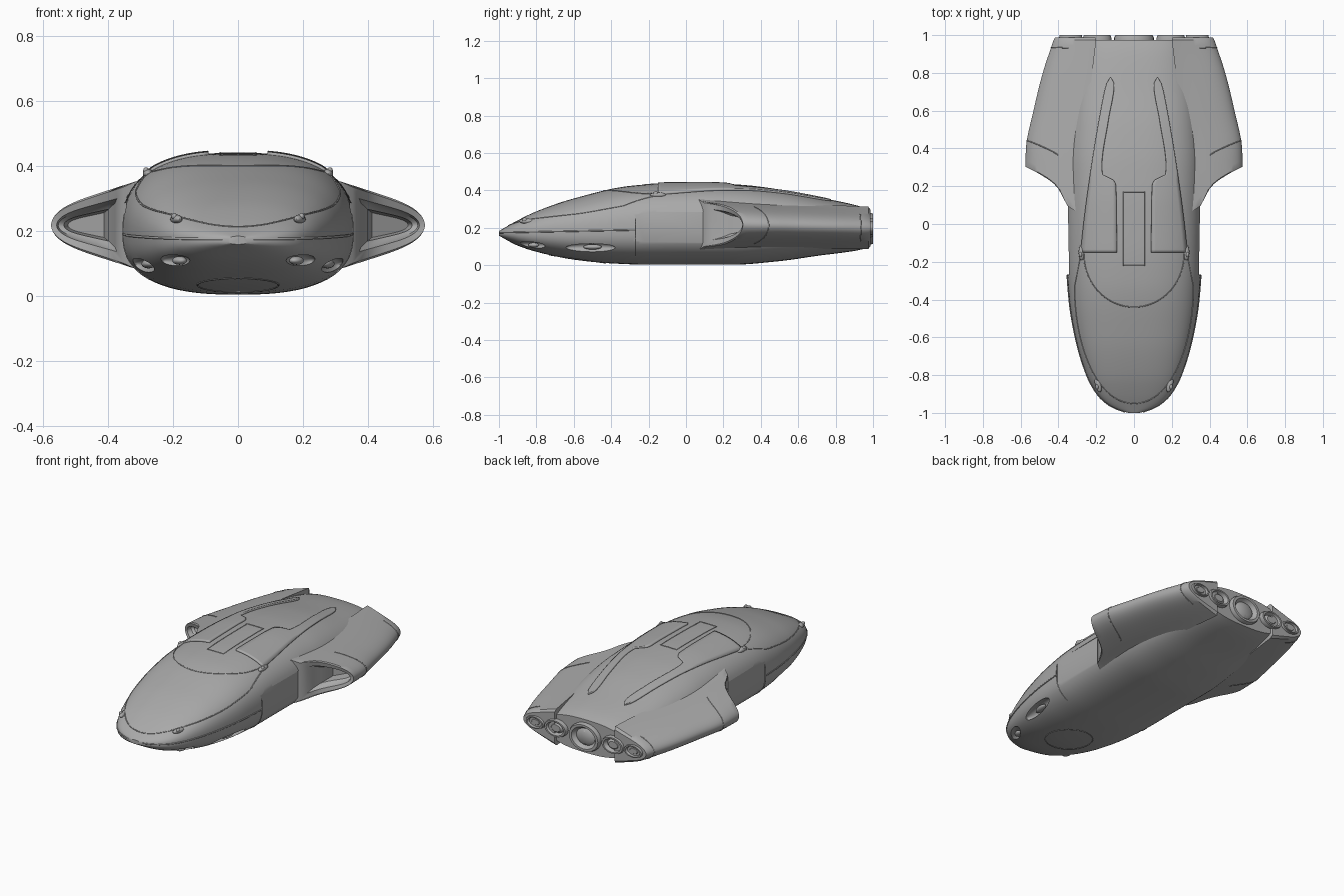
import bpy, bmesh, math
from mathutils import Vector

if "Cube" in bpy.data.objects:
    bpy.data.objects.remove(bpy.data.objects["Cube"])

hull_grey = bpy.data.materials.new("hull grey")
hull_grey.diffuse_color = (0.40, 0.40, 0.40, 1)
hull_grey.use_nodes = True
hull_grey.node_tree.nodes["Principled BSDF"].inputs["Base Color"].default_value = hull_grey.diffuse_color
N = 2.55  # roundness of the hull section


def curve(pairs):
    """Monotone cubic through (position, value) pairs."""
    xs, vs = zip(*pairs)
    d = [(vs[i + 1] - vs[i]) / (xs[i + 1] - xs[i]) for i in range(len(xs) - 1)]
    m = [d[0]] + [2 * a * b / (a + b) if a * b > 0 else 0 for a, b in zip(d, d[1:])] + [d[-1]]

    def f(x):
        x = min(max(x, xs[0]), xs[-1])
        i = max(k for k in range(len(d)) if xs[k] <= x)
        h = xs[i + 1] - xs[i]
        t = (x - xs[i]) / h
        return ((2*t**3 - 3*t*t + 1) * vs[i] + (t**3 - 2*t*t + t) * h * m[i]
                + (3*t*t - 2*t**3) * vs[i + 1] + (t**3 - t*t) * h * m[i + 1])
    return f


# Hull profiles along the length
width = curve([(-1, .03), (-.985, .08), (-.95, .145), (-.9, .195), (-.8, .25), (-.6, .31),
               (-.4, .343), (-.2, .356), (.3, .36), (.6, .335), (.975, .27)])
top = curve([(-1, .183), (-.9, .24), (-.8, .288), (-.6, .357), (-.3, .424), (-.1, .438),
             (.1, .44), (.3, .43), (.5, .405), (.7, .365), (.92, .318), (.975, .298)])
bottom = curve([(-1, .158), (-.9, .105), (-.8, .072), (-.6, .03), (-.4, .01), (-.2, .003),
                (.25, .003), (.5, .022), (.7, .05), (.92, .08), (.975, .095)])
middle = curve([(-1, .17), (-.4, .188), (0, .2), (.975, .2)])


def surf(x, y, side=1):
    """Hull point above (side 1) or below (side -1) a plan position."""
    k = (1 - min(abs(x) / width(y), 1) ** N) ** (1 / N)
    edge = top(y) if side > 0 else bottom(y)
    return Vector((x, y, middle(y) + (edge - middle(y)) * k))


def flank(y, z):
    """Hull point on the right side at a given height."""
    edge = top(y) if z > middle(y) else bottom(y)
    k = min(abs((z - middle(y)) / (edge - middle(y))), 1)
    return Vector((width(y) * (1 - k ** N) ** (1 / N), y, z))


def finish(name, bm, mirror=False):
    bmesh.ops.recalc_face_normals(bm, faces=bm.faces)
    me = bpy.data.meshes.new(name)
    bm.to_mesh(me)
    bm.free()
    ob = bpy.data.objects.new(name, me)
    bpy.context.collection.objects.link(ob)
    me.materials.append(hull_grey)
    if mirror:
        ob.modifiers.new("mirror", 'MIRROR')
    return ob


def loft(name, rings, mirror=False):
    bm = bmesh.new()
    vs = [[bm.verts.new(p) for p in r] for r in rings]
    n = len(vs[0])
    for a, b in zip(vs, vs[1:]):
        for i in range(n):
            bm.faces.new((a[i], a[(i + 1) % n], b[(i + 1) % n], b[i]))
    bm.faces.new(vs[0])
    bm.faces.new(vs[-1])
    return finish(name, bm, mirror)


def ellipsoid(name, loc, radii, turn=0, mirror=True):
    bm = bmesh.new()
    bmesh.ops.create_uvsphere(bm, u_segments=24, v_segments=14, radius=1)
    for v in bm.verts:
        x, y, z = (v.co[i] * radii[i] for i in range(3))
        c, s = math.cos(turn), math.sin(turn)
        v.co = Vector(loc) + Vector((x * c - y * s, x * s + y * c, z))
    return finish(name, bm, mirror)


def seam(name, pts, mirror=True, closed=False, r=.0028):
    cu = bpy.data.curves.new(name, 'CURVE')
    cu.dimensions = '3D'
    cu.bevel_depth, cu.bevel_resolution = r, 1
    sp = cu.splines.new('POLY')
    sp.points.add(len(pts) - 1)
    for p, q in zip(sp.points, pts):
        p.co = (*q, 1)
    sp.use_cyclic_u = closed
    cu.materials.append(hull_grey)
    ob = bpy.data.objects.new(name, cu)
    bpy.context.collection.objects.link(ob)
    if mirror:
        ob.modifiers.new("mirror", 'MIRROR')


def span(a, b, n):
    return [a + (b - a) * i / (n - 1) for i in range(n)]


# Main hull
def hull_ring(y):
    ring = []
    for i in range(72):
        a = math.tau * i / 72
        c, s = math.cos(a), math.sin(a)
        edge = top(y) if s > 0 else bottom(y)
        ring.append((width(y) * math.copysign(abs(c) ** (2 / N), c), y,
                     middle(y) + (edge - middle(y)) * abs(s) ** (2 / N)))
    return ring


hull = loft("hull", [hull_ring(y) for y in span(-1, -.9, 10) + span(-.88, .975, 60)])

# Lamp scoops in the nose and shallow side channels, cut from the hull
cutters = [ellipsoid("nose_scoop_cutter", (.195, -.83, .105), (.034, .085, .024), -.45),
           ellipsoid("side_scoop_cutter", (.29, -.51, .095), (.034, .135, .027), -.2)]
bm = bmesh.new()
bmesh.ops.create_cube(bm, size=1)
for v in bm.verts:
    v.co = Vector((.395 + v.co.x * .1, .02 + v.co.y * .58, .2 + v.co.z * .17))
cutters.append(finish("channel_cutter", bm, True))
for c in cutters:
    c.hide_render = True
    b = hull.modifiers.new("cut", 'BOOLEAN')
    b.operation, b.solver, b.object = 'DIFFERENCE', 'EXACT', c
bpy.context.view_layer.objects.active = hull
hull.select_set(True)
for b in list(hull.modifiers):
    bpy.ops.object.modifier_apply(modifier=b.name)
for c in cutters:
    bpy.data.objects.remove(c)
ellipsoid("nose_lamp", (.18, -.815, .108), (.02, .03, .013), -.45)
ellipsoid("side_lamp", (.275, -.50, .098), (.02, .05, .014), -.2)

# Side nacelles with hollow oblique intakes
tip = curve([(.31, .575), (.4, .572), (.6, .532), (.8, .483), (.975, .425)])
lead = curve([(.3, .06), (.36, .11), (.38, .16), (.42, .215), (.5, .27), (.575, .31)])


def nacelle_ring(t):
    xi, xo, pts = .31 - .11 * t, tip(.31 + .665 * t), []
    fr = [math.sin(math.pi / 2 * i / 15) for i in range(16)]
    for s, sg in [(f, 1) for f in fr] + [(f, -1) for f in fr[-2::-1]]:
        h = (.136 - .085 * s) * (1 - s ** 8) ** .5 * (1 - .17 * t)
        x = xi + (xo - xi) * s
        y0 = lead(.31 + (.575 - .31) * s)
        pts.append(Vector((x, y0 + (.975 - y0) * t, .217 - .017 * t + sg * h)))
    return pts


front = nacelle_ring(0)


def intake_ring(sx, sz, back):
    ring = []
    for p in front:
        x = .472 + (p.x - .452) * sx
        ring.append((x, lead(x) + back, .217 + (p.z - .217) * sz))
    return ring


loft("nacelle", [intake_ring(.42, .28, .13), intake_ring(.52, .36, .05), intake_ring(.66, .5, .035),
                 intake_ring(.7, .6, .0), intake_ring(.84, .86, -.006)]
     + [nacelle_ring(t) for t in span(0, 1, 24)]
     + [[Vector((.3 + (p.x - .3) * .95, .987, .2 + (p.z - .2) * .85)) for p in nacelle_ring(1)]], True)


# Rear exhaust nozzles
def nozzle(name, x, z, rx, rz, mirror):
    steps = [(1, .95), (1, .985), (.94, 1), (.78, 1), (.68, .985), (.6, .978), (.4, .99)]
    loft(name, [[(x + rx * k * math.cos(a), y, z + rz * k * math.sin(a))
                 for a in [math.tau * i / 32 for i in range(32)]] for k, y in steps], mirror)


nozzle("centre_nozzle", 0, .195, .105, .085, False)
nozzle("inner_nozzle", .195, .2, .075, .052, True)
nozzle("outer_nozzle", .335, .2, .062, .038, True)

# Raised dorsal plates
outer = curve([(-.15, .28), (0, .265), (.3, .225), (.6, .175), (.74, .145), (.775, .125)])
inner = curve([(-.15, .09), (.2, .095), (.235, .11), (.26, .165), (.3, .17), (.55, .135), (.74, .105), (.775, .122)])
bm = bmesh.new()
rows = [[bm.verts.new(surf(x, y) + Vector((0, 0, .003))) for x in span(inner(y), outer(y), 9)]
        for y in span(-.15, .775, 64)]
for a, b in zip(rows, rows[1:]):
    for i in range(8):
        bm.faces.new((a[i], a[i + 1], b[i + 1], b[i]))
plate = finish("dorsal_plate", bm)
sol = plate.modifiers.new("thickness", 'SOLIDIFY')
sol.thickness, sol.offset = .012, 0
plate.modifiers.new("mirror", 'MIRROR')

# Panel seams
arc = [math.pi / 2 * i / 24 for i in range(25)]
seam("canopy_seam", [surf(.265 * math.sin(a), -.16 - .28 * math.cos(a)) for a in arc])
seam("nose_panel_seam", [surf(.315 * math.sin(a) ** .95, -.33 - .62 * math.cos(a)) for a in arc]
     + [surf(.315 - .035 * k, -.33 + .18 * k) for k in span(.1, 1, 8)])
seam("hatch_seam", [surf(x, y) for x, y in [(.055, y) for y in span(-.22, .17, 14)]
                    + [(x, .17) for x in span(.04, -.04, 4)]
                    + [(-.055, y) for y in span(.17, -.22, 14)]
                    + [(x, -.22) for x in span(-.04, .04, 4)]], False, True)
seam("waist_seam", [flank(y, .174 + .02 * (y + 1)) for y in span(-.995, -.27, 40)], r=.004)
seam("belly_seam", [surf(.125 * math.cos(a), -.58 + .15 * math.sin(a), -1)
                    for a in [math.tau * i / 40 for i in range(40)]], False, True)
seam("flank_seam", [flank(-.27, z) for z in span(.05, .25, 14)])
rings = [nacelle_ring(t) for t in span(.2, .94, 14)]
seam("nacelle_front_seam", rings[0][4:-4])
seam("nacelle_rear_seam", rings[-1][6:-6])

# Small marker lamps on the shoulders and nose
for name, x, y in [("shoulder_lamp", .277, -.15), ("nose_marker", .19, -.85)]:
    p = surf(x, y)
    ellipsoid(name, p, (.016, .042, .014), -.25 if y < -.5 else 0)
    ellipsoid(name + "_bulb", p + Vector((.006, -.012, .008)), (.009, .014, .011))

# Smooth shading with crisp edges
bpy.ops.object.select_all(action='DESELECT')
for ob in bpy.context.scene.objects:
    if ob.type == 'MESH':
        ob.select_set(True)
        bpy.context.view_layer.objects.active = ob
bpy.ops.object.shade_smooth_by_angle(angle=math.radians(35))
